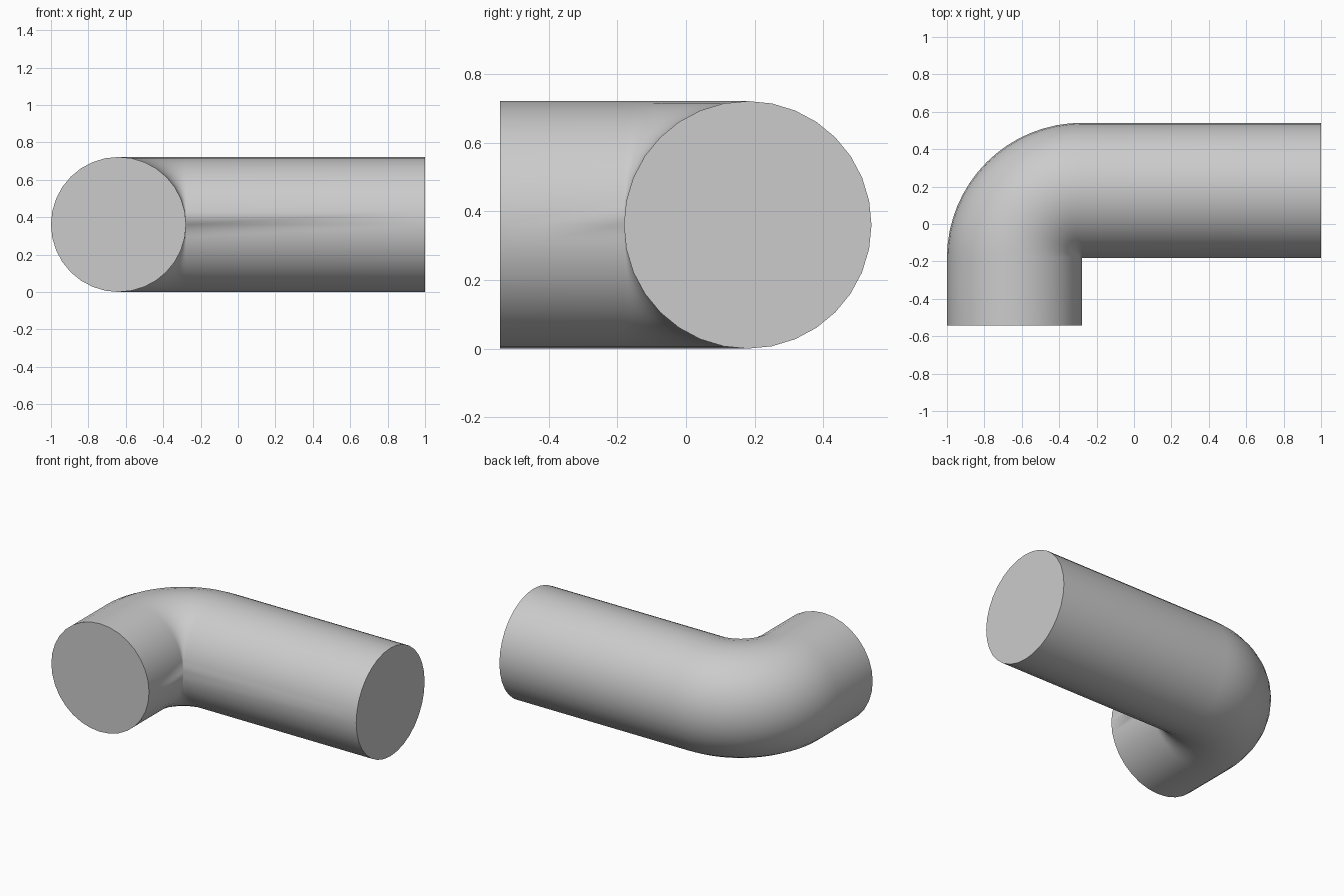
import bpy, bmesh, math
from mathutils import Matrix, Vector

cube = bpy.data.objects.get("Cube")
if cube:
    bpy.data.objects.remove(cube)

RADIUS = 0.361
SIDES = 32
BEND_STEPS = 16
CORNER = Vector((-0.278, -0.181, RADIUS))   # inner corner the bend turns about
FRONT_Y, END_X = -0.542, 1.0

# Plain grey material
grey = bpy.data.materials.new("pipe grey")
grey.use_nodes = True
color = (0.6, 0.6, 0.6, 1)
grey.diffuse_color = color
grey.node_tree.nodes["Principled BSDF"].inputs["Base Color"].default_value = color

bm = bmesh.new()


def extrude(edges, offset):
    """Extend an open ring by a straight length and return the new ring."""
    geom = bmesh.ops.extrude_edge_only(bm, edges=edges)["geom"]
    verts = [g for g in geom if isinstance(g, bmesh.types.BMVert)]
    bmesh.ops.translate(bm, verts=verts, vec=offset)
    return [g for g in geom if isinstance(g, bmesh.types.BMEdge)]


# Front opening ring
place = Matrix.Translation((CORNER.x - RADIUS, FRONT_Y, RADIUS)) @ Matrix.Rotation(math.pi / 2, 4, "X")
bmesh.ops.create_circle(bm, segments=SIDES, radius=RADIUS, matrix=place)
first = bm.edges[:]

# Short arm, tight quarter bend, long arm
ring = extrude(first, (0, CORNER.y - FRONT_Y, 0))
bend = bmesh.ops.spin(bm, geom=ring, cent=CORNER, axis=(0, 0, 1),
                      angle=-math.pi / 2, steps=BEND_STEPS)
ring = [g for g in bend["geom_last"] if isinstance(g, bmesh.types.BMEdge)]
last = extrude(ring, (END_X - CORNER.x, 0, 0))

# Flat end caps
for rim in (first, last):
    bmesh.ops.contextual_create(bm, geom=rim)
bmesh.ops.remove_doubles(bm, verts=bm.verts[:], dist=0.0005)
bmesh.ops.recalc_face_normals(bm, faces=bm.faces[:])

mesh = bpy.data.meshes.new("elbow_pipe")
bm.to_mesh(mesh)
bm.free()
mesh.materials.append(grey)
pipe = bpy.data.objects.new("elbow_pipe", mesh)
bpy.context.collection.objects.link(pipe)

bpy.ops.object.select_all(action="DESELECT")
pipe.select_set(True)
bpy.context.view_layer.objects.active = pipe
bpy.ops.object.shade_smooth_by_angle(angle=math.radians(40))
